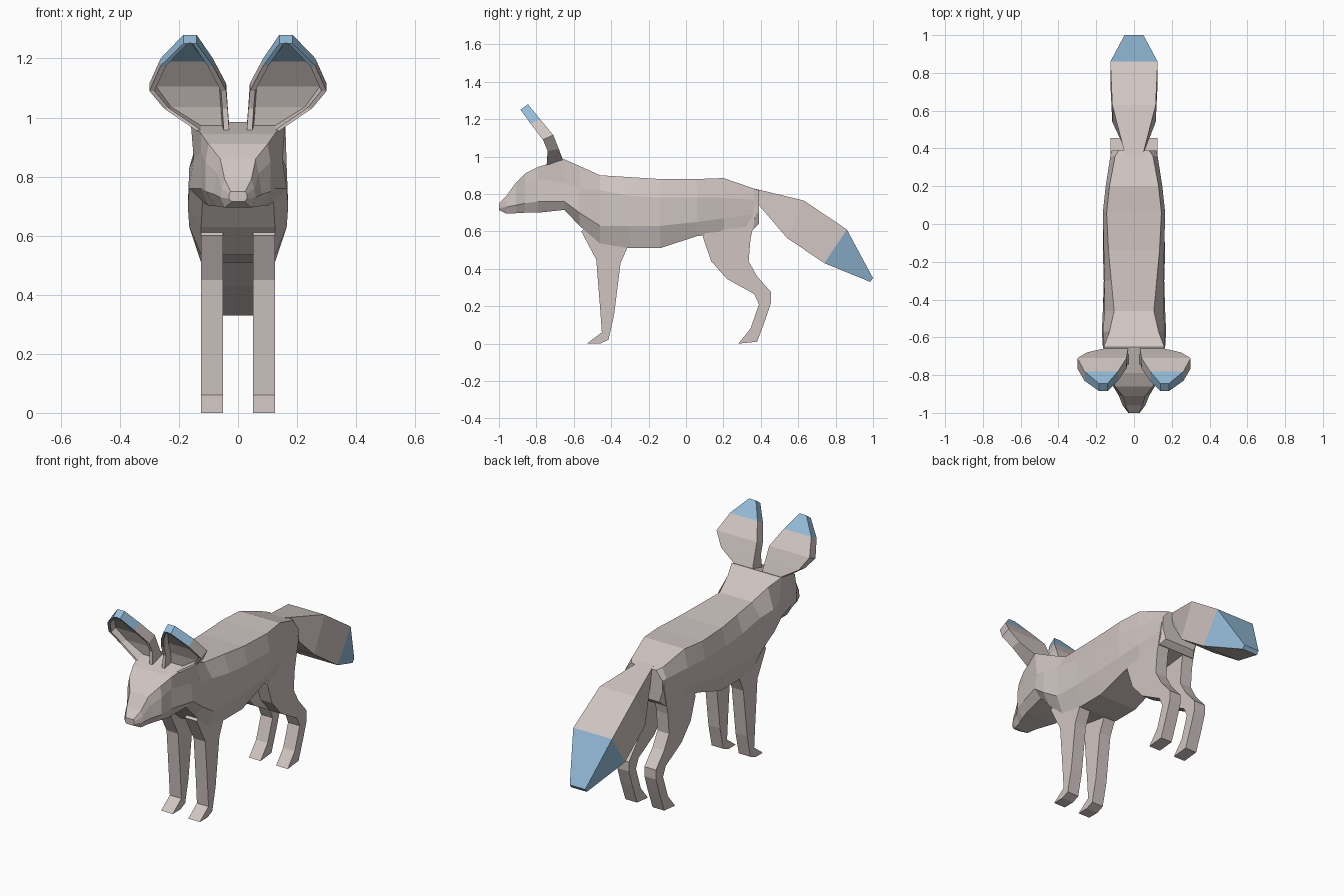
import bpy
import bmesh

default_cube = bpy.data.objects.get("Cube")
if default_cube:
    bpy.data.objects.remove(default_cube, do_unlink=True)


def make_material(name, colour):
    material = bpy.data.materials.new(name)
    material.use_nodes = True
    material.diffuse_color = colour
    shader = material.node_tree.nodes["Principled BSDF"]
    shader.inputs["Base Color"].default_value = colour
    shader.inputs["Roughness"].default_value = 0.9
    return material


fur = make_material("warm_grey_fur", (0.63, 0.56, 0.54, 1))
tip = make_material("pale_blue_tip", (0.30, 0.51, 0.70, 1))


def finish(bm, name, tip_rule=None):
    """Turn a bmesh into a flat shaded object, painting faces that meet the rule."""
    bmesh.ops.recalc_face_normals(bm, faces=bm.faces)
    if tip_rule:
        for face in bm.faces:
            face.material_index = int(tip_rule(face))
    mesh = bpy.data.meshes.new(name)
    bm.to_mesh(mesh)
    bm.free()
    mesh.materials.append(fur)
    mesh.materials.append(tip)
    obj = bpy.data.objects.new(name, mesh)
    bpy.context.scene.collection.objects.link(obj)
    return obj


def loft(sections):
    """Skin a row of closed cross-sections and cap both ends."""
    bm = bmesh.new()
    rings = [[bm.verts.new(point) for point in section] for section in sections]
    count = len(rings[0])
    for ring, following in zip(rings, rings[1:]):
        for i in range(count):
            j = (i + 1) % count
            bm.faces.new((ring[i], ring[j], following[j], following[i]))
    bm.faces.new(rings[0])
    bm.faces.new(rings[-1])
    return bm


def mirrored(half):
    """Complete a cross-section from its left half."""
    return half + [(-x, y, z) for x, y, z in reversed(half)]


# Head and body: y, then width and height of top, upper side, lower side, belly
body_rows = [
    (-1.0, .025, .75, .03, .74, .03, .725, .02, .715),
    (-.96, .045, .79, .055, .76, .06, .73, .045, .695),
    (-.91, .06, .86, .07, .81, .08, .74, .055, .697),
    (-.86, .1, .91, .11, .85, .11, .75, .075, .7),
    (-.79, .125, .945, .125, .88, .125, .76, .1, .7),
    (-.65, .16, .985, .15, .86, .165, .76, .12, .715),
    (-.57, .13, .95, .165, .83, .17, .7, .125, .63),
    (-.46, .105, .9, .155, .82, .165, .63, .125, .535),
    (-.3, .12, .89, .155, .79, .16, .63, .125, .51),
    (-.14, .135, .88, .16, .78, .165, .63, .125, .51),
    (.06, .145, .88, .165, .78, .155, .65, .12, .575),
    (.2, .13, .885, .15, .78, .14, .67, .12, .59),
    (.36, .1, .83, .125, .77, .125, .69, .12, .61),
    (.39, .08, .82, .12, .77, .12, .7, .1, .64),
]
body_sections = []
for y, *values in body_rows:
    pairs = zip(values[::2], values[1::2])
    body_sections.append(mirrored([(x, y, z) for x, z in pairs]))
finish(loft(body_sections), "head_and_body")

# Tail: half width, upper edge (y, z), lower edge (y, z)
tail_rows = [
    (.045, (.36, .83), (.39, .74)),
    (.115, (.63, .765), (.54, .565)),
    (.125, (.86, .61), (.74, .43)),
    (.05, (1.0, .35), (.985, .33)),
]
tail_sections = [mirrored([(w, *upper), (w, *lower)])
                 for w, upper, lower in tail_rows]


def beyond_tail_joint(face):
    centre = face.calc_center_median()
    return centre.y + centre.z * .3 > 1


tail = finish(loft(tail_sections), "tail", beyond_tail_joint)

# Legs: side outlines (y, z), given a constant thickness
front_outline = [
    (-.56, .6), (-.48, .45), (-.46, .2), (-.45, .06), (-.53, 0), (-.46, 0),
    (-.415, .02), (-.385, .15), (-.35, .43), (-.31, .52), (-.33, .62), (-.5, .65),
]
hind_outline = [
    (.09, .57), (.135, .44), (.22, .345), (.365, .265), (.39, .21), (.345, .08),
    (.28, 0), (.38, .01), (.425, .13), (.455, .22), (.455, .275), (.38, .36),
    (.335, .44), (.345, .56), (.385, .74), (.3, .74), (.14, .65),
]


def make_leg(name, outline, side):
    sheets = [[(side * x, y, z) for y, z in outline] for x in (.05, .125)]
    finish(loft(sheets), name)


# Ears: inner and outer edge x, front edge (y, z), back edge (y, z)
ear_rows = [
    (.03, .14, (-.745, .955), (-.655, .975)),
    (.035, .25, (-.74, 1.03), (-.68, 1.04)),
    (.04, .3, (-.765, 1.09), (-.71, 1.115)),
    (.085, .262, (-.83, 1.175), (-.78, 1.2)),
    (.14, .185, (-.885, 1.25), (-.845, 1.28)),
]


def make_ear(name, side):
    sections = []
    for inner, outer, front, back in ear_rows:
        rim = min(.018, (outer - inner) * .3)
        # The hollow grows shallow as the ear narrows to its tip
        depth = .6 if outer - inner > .1 else .05
        floor = tuple(f + (b - f) * depth for f, b in zip(front, back))
        ring = [
            (outer, *front), (outer, *back), (inner, *back), (inner, *front),
            (inner + rim, *front), (inner + rim * 1.3, *floor),
            (outer - rim * 1.3, *floor), (outer - rim, *front),
        ]
        sections.append([(side * x, y, z) for x, y, z in ring])
    bm = loft(sections)
    bm.faces.ensure_lookup_table()
    # The three hollow faces of each band keep the fur colour
    hollow = {face for face in bm.faces
              if face.index >= 0 and len(face.verts) == 4
              and face.index % len(sections[0]) in (4, 5, 6)}
    finish(bm, name, lambda f: f not in hollow and f.calc_center_median().z > 1.18)


for label, side in (("left", 1), ("right", -1)):
    make_leg(label + "_front_leg", front_outline, side)
    make_leg(label + "_hind_leg", hind_outline, side)
    make_ear(label + "_ear", side)
